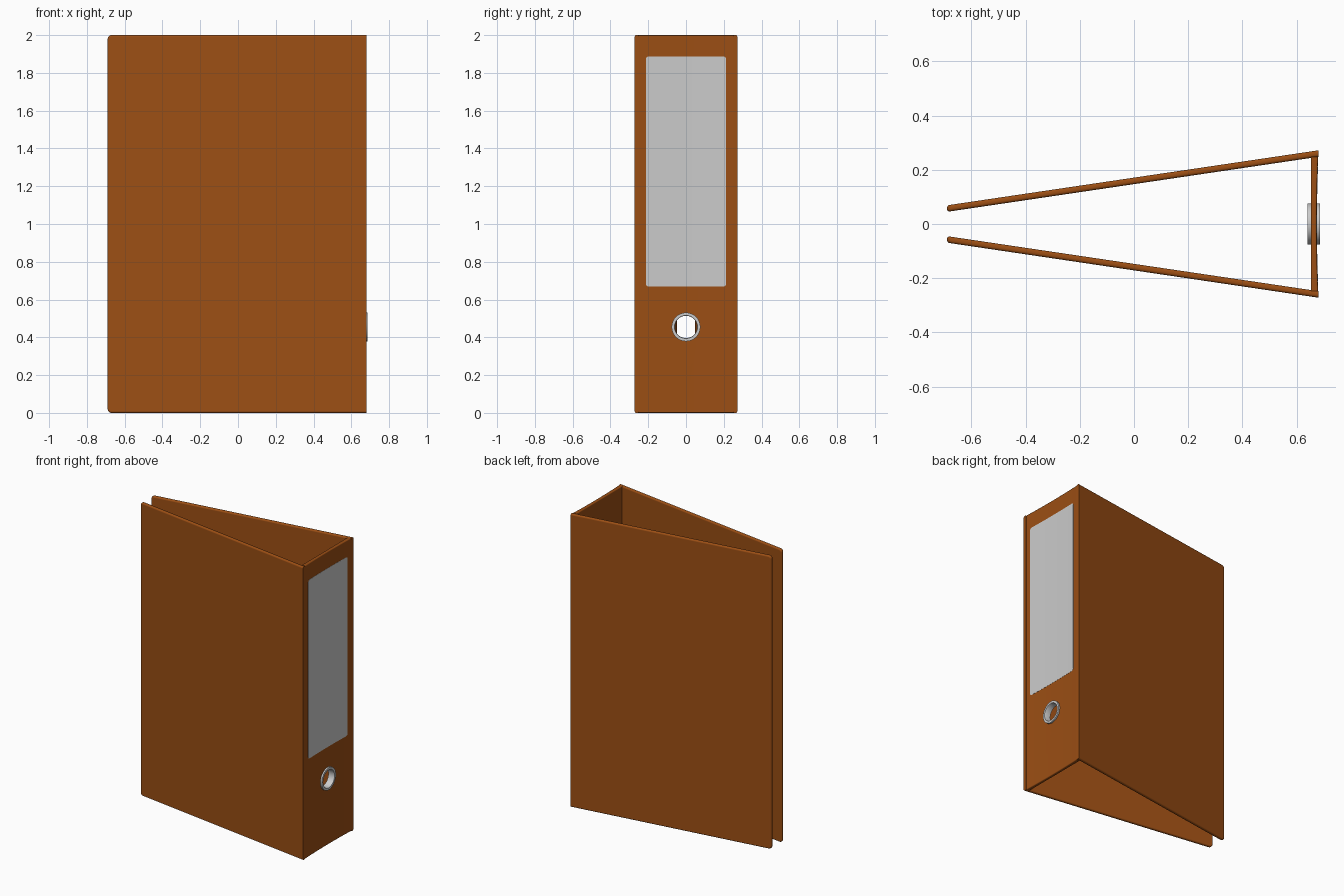
import bpy, bmesh, math
from mathutils import Matrix

if "Cube" in bpy.data.objects:
    bpy.data.objects.remove(bpy.data.objects["Cube"])

brown = bpy.data.materials.new("brown_board")
brown.diffuse_color = (0.33, 0.077, 0.007, 1)
brown.use_nodes = True
brown.node_tree.nodes["Principled BSDF"].inputs["Base Color"].default_value = brown.diffuse_color


def finish(name, bm, mat=None):
    bmesh.ops.recalc_face_normals(bm, faces=bm.faces)
    me = bpy.data.meshes.new(name)
    bm.to_mesh(me)
    bm.free()
    ob = bpy.data.objects.new(name, me)
    bpy.context.collection.objects.link(ob)
    if mat:
        me.materials.append(mat)
    bpy.ops.object.select_all(action='DESELECT')
    ob.select_set(True)
    bpy.context.view_layer.objects.active = ob
    bpy.ops.object.shade_smooth_by_angle(angle=math.radians(35))
    return ob


def flat_panels(ob):
    """Keep the big faces evenly shaded beside their rounded rims."""
    mod = ob.modifiers.new("even_shading", 'WEIGHTED_NORMAL')
    mod.weight = 100
    mod.keep_sharp = True


def prism(profile, z0, z1):
    """Extrude an (x, y) outline upwards."""
    bm = bmesh.new()
    face = bm.faces.new([bm.verts.new((x, y, z0)) for x, y in profile])
    top = bmesh.ops.extrude_face_region(bm, geom=[face])
    for v in top["geom"]:
        if isinstance(v, bmesh.types.BMVert):
            v.co.z = z1
    bmesh.ops.recalc_face_normals(bm, faces=bm.faces)
    return bm


def bevel(bm, test, width, segments):
    edges = [e for e in bm.edges if test(e)]
    bmesh.ops.bevel(bm, geom=edges, offset=width, segments=segments,
                    profile=0.5, affect='EDGES', clamp_overlap=True)


def span(e, axis):
    return abs(e.verts[0].co[axis] - e.verts[1].co[axis])


def bowed(half, x_back, lift):
    """Outline of a sheet whose outer side dips gently in the middle."""
    ys = [half * (i / 4 - 1) for i in range(9)]
    front = [(0.6745 + lift + 0.005 * (y / 0.247) ** 2, y) for y in ys]
    return front + [(x_back, half), (x_back, -half)]


def cover(name, s):
    outline = [(-0.69, 0.045), (0.681, 0.248), (0.681, 0.272), (-0.69, 0.069)]
    bm = prism([(x, s * y) for x, y in outline], 0, 2)
    # round the free corners of the board
    bevel(bm, lambda e: all(v.co.x < -0.6 for v in e.verts) and span(e, 2) < 0.01, 0.02, 4)
    # soften the rim, leaving the spine end square
    bevel(bm, lambda e: e.calc_face_angle() > 1.0
          and not all(v.co.x > 0.67 for v in e.verts), 0.0095, 4)
    flat_panels(finish(name, bm, brown))


# Two cover boards
cover("front_cover", -1)
cover("back_cover", 1)

# Spine board with rounded top and bottom edges
bm = prism(bowed(0.248, 0.653, 0), 0, 2)
bevel(bm, lambda e: span(e, 2) < 0.01 and span(e, 1) > 0.01, 0.006, 3)
spine = finish("spine", bm, brown)

# Finger hole through the spine
RING_Z = 0.455
bm = bmesh.new()
bmesh.ops.create_cone(bm, cap_ends=True, segments=48, radius1=0.067, radius2=0.067, depth=0.2,
                      matrix=Matrix.Translation((0.663, 0, RING_Z)) @ Matrix.Rotation(math.pi / 2, 4, 'Y'))
cutter = finish("hole_cutter", bm)
cutter.hide_render = True
cutter.hide_set(True)
mod = spine.modifiers.new("finger_hole", 'BOOLEAN')
mod.object = cutter
mod.solver = 'EXACT'
flat_panels(spine)

# Metal finger ring, turned around the x axis
section = [(0.641, 0.059), (0.641, 0.076), (0.686, 0.076), (0.686, 0.061), (0.682, 0.059)]
bm = bmesh.new()
rings = []
N = 48
for i in range(N):
    a = 2 * math.pi * i / N
    rings.append([bm.verts.new((x, r * math.cos(a), RING_Z + r * math.sin(a))) for x, r in section])
for i in range(N):
    p, q = rings[i], rings[(i + 1) % N]
    for j in range(len(section)):
        k = (j + 1) % len(section)
        bm.faces.new((p[j], p[k], q[k], q[j]))
finish("finger_ring", bm)

# Paper label following the spine
bm = prism(bowed(0.212, 0.668, 0.001), 0.668, 1.888)
bevel(bm, lambda e: span(e, 0) > 0.004 and span(e, 1) < 0.01, 0.015, 4)
finish("spine_label", bm)
